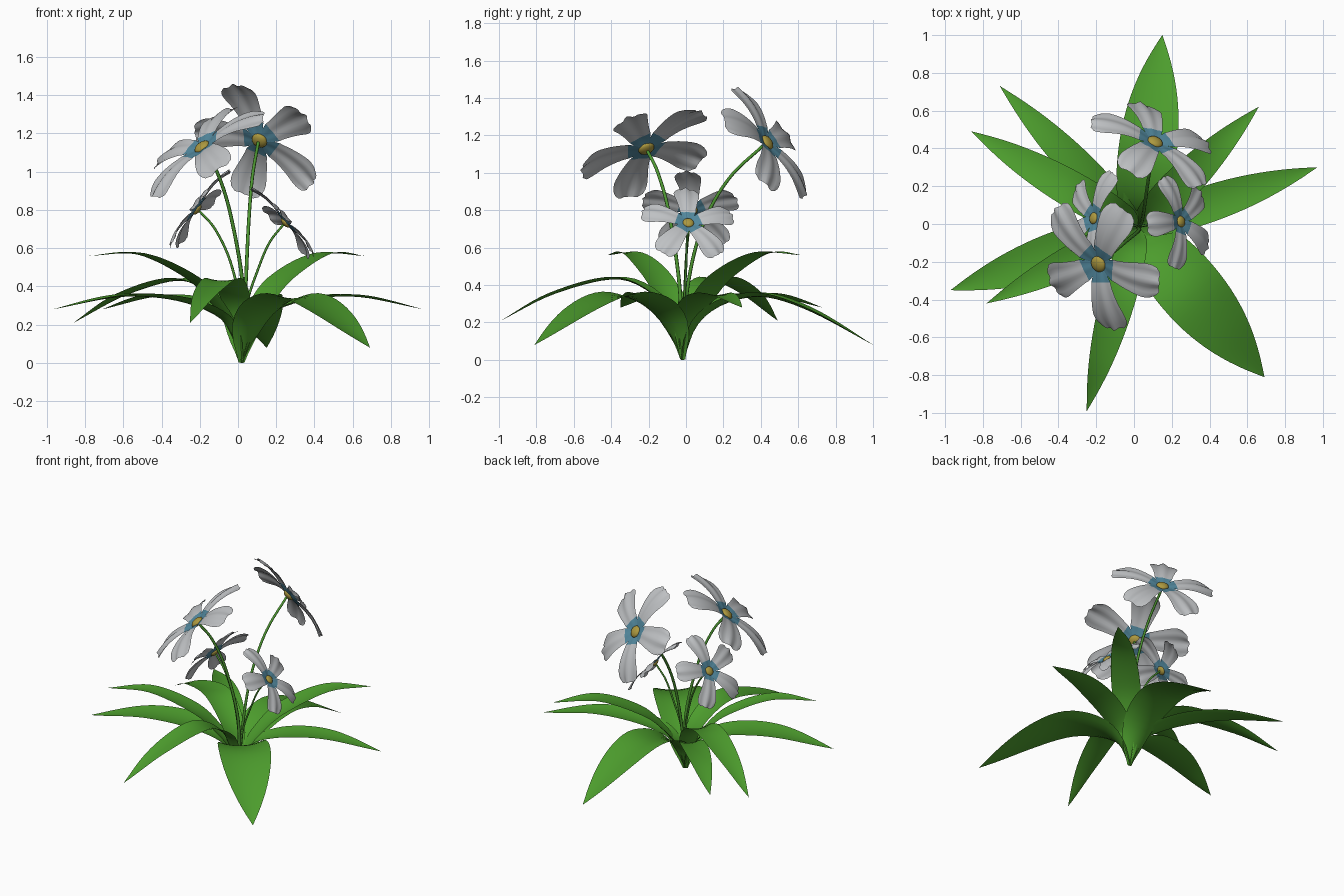
import bpy, bmesh, math
from mathutils import Vector, Matrix

if "Cube" in bpy.data.objects:
    bpy.data.objects.remove(bpy.data.objects["Cube"])

BASE = Vector((0.02, -0.02, 0))


def material(name, rgb):
    m = bpy.data.materials.new(name)
    m.diffuse_color = (*rgb, 1)
    m.use_nodes = True
    m.node_tree.nodes["Principled BSDF"].inputs["Base Color"].default_value = m.diffuse_color
    return m


LEAF = material("leaf green", (0.073, 0.335, 0.026))
STEM = material("stem green", (0.073, 0.31, 0.03))
WHITE = material("petal white", (0.52, 0.535, 0.55))
TEAL = material("petal blue", (0.085, 0.25, 0.345))
YELLOW = material("centre yellow", (0.42, 0.32, 0.05))


def add_object(name, bm, mats):
    me = bpy.data.meshes.new(name)
    bm.to_mesh(me)
    bm.free()
    for m in mats:
        me.materials.append(m)
    for p in me.polygons:
        p.use_smooth = True
    ob = bpy.data.objects.new(name, me)
    bpy.context.collection.objects.link(ob)
    return ob


def spline(points, n):
    """Smooth path through points, resampled evenly by length."""
    p = [Vector(q) for q in points]
    p = [2 * p[0] - p[1]] + p + [2 * p[-1] - p[-2]]
    dense = []
    for i in range(1, len(p) - 2):
        a, b, c, d = p[i - 1:i + 3]
        for k in range(20):
            t = k / 20
            dense.append(0.5 * (2 * b + (c - a) * t + (2 * a - 5 * b + 4 * c - d) * t * t
                                + (3 * b - a - 3 * c + d) * t ** 3))
    dense.append(p[-2])
    acc = [0]
    for a, b in zip(dense, dense[1:]):
        acc.append(acc[-1] + (b - a).length)
    out, j = [], 0
    for i in range(n + 1):
        s = acc[-1] * i / n
        while j < len(acc) - 2 and acc[j + 1] < s:
            j += 1
        out.append(dense[j].lerp(dense[j + 1], (s - acc[j]) / (acc[j + 1] - acc[j])))
    return out


def grid_faces(bm, rows):
    faces = []
    for r0, r1 in zip(rows, rows[1:]):
        for k in range(len(r0) - 1):
            faces.append(bm.faces.new((r0[k], r0[k + 1], r1[k + 1], r1[k])))
    return faces


# Leaves: side profiles (distance, height), scaled so the end meets each tip
PROFILES = {
    "low": [(0, 0), (.045, .12), (.12, .23), (.26, .31), (.45, .335), (.7, .255), (1.03, .08)],
    "arched": [(0, 0), (.045, .16), (.125, .32), (.35, .43), (.7, .355), (1.0, .21)],
    "flat": [(0, 0), (.045, .14), (.13, .245), (.35, .325), (.65, .345), (1.02, .28)],
    "high": [(0, 0), (.05, .15), (.14, .285), (.3, .435), (.6, .565), (.9, .56)],
}
LEAVES = [  # tip x, tip y, profile, half width
    (.15, 1.0, "low", .15), (.69, -.81, "low", .17),
    (-.25, -.99, "arched", .09), (-.86, .49, "arched", .095),
    (.97, .30, "flat", .095), (-.97, -.35, "flat", .12), (-.71, .73, "flat", .085),
    (.66, .62, "high", .095), (-.78, -.42, "high", .085),
]


def leaf(tx, ty, kind, width):
    out = Vector((tx, ty, 0)) - BASE
    length = out.length
    out.normalize()
    side = Vector((-out.y, out.x, 0))
    prof = PROFILES[kind]
    k = length / prof[-1][0]
    n = 24
    path = spline([BASE + out * (r * k) + Vector((0, 0, z)) for r, z in prof], n)
    bm = bmesh.new()
    rows = []
    for i, c in enumerate(path):
        t = i / n
        w = width * max(t ** .85 * (1 - t) / 0.271, 0.1 * (1 - t), 0.005)
        tan = (path[min(i + 1, n)] - path[max(i - 1, 0)]).normalized()
        nrm = tan.cross(side).normalized()
        cup = 0.13 + 0.3 * (1 - t) ** 4
        rows.append([bm.verts.new(c + side * (w * s) + nrm * (cup * w * s * s))
                     for s in (-1, -.67, -.33, 0, .33, .67, 1)])
    grid_faces(bm, rows)
    add_object("leaf", bm, [LEAF])


for spec in LEAVES:
    leaf(*spec)


def petal_half_width(r):
    pts = [(.015, .012), (.05, .037), (.085, .06), (.11, .061), (.2, .08), (.28, .097),
           (.33, .097), (.361, .08)]
    for (a, wa), (b, wb) in zip(pts, pts[1:]):
        if r <= b:
            return wa + (wb - wa) * (r - a) / (b - a)
    return pts[-1][1]


def flower(center, normal, scale, phase, stem_points):
    c, n = Vector(center), Vector(normal).normalized()
    u = Vector((0, 0, 1)).cross(n).normalized()
    v = n.cross(u)
    place = Matrix.Translation(c) @ Matrix((u, v, n)).transposed().to_4x4() @ Matrix.Scale(scale, 4)

    # Five gently arched, rippled petals with a blue throat
    bm = bmesh.new()
    for p in range(5):
        turn = Matrix.Rotation(math.radians(phase + 72 * p), 4, 'Z')
        rows = []
        for i in range(14):
            r = 0.015 + 0.35 * i / 13
            t = i / 13
            w = petal_half_width(r)
            row = []
            for j in range(13):
                s = j / 6 - 1
                x = r - 0.02 * t ** 3 * s * s + 0.005 * t ** 6 * math.cos(9 * s)
                z = (0.11 * t * (1 - t) - 0.015 * t ** 3
                     + 0.006 * t * math.cos(2 * math.pi * s) - 0.012 * t * s * s)
                row.append(bm.verts.new(turn @ Vector((x, w * s, z))))
            rows.append(row)
        for f in grid_faces(bm, rows):
            # rows nearest the middle are blue
            if f.calc_center_median().xy.length < 0.1:
                f.material_index = 1
    bm.transform(place)
    add_object("flower_petals", bm, [WHITE, TEAL])

    # Flattened button in the middle
    bm = bmesh.new()
    bmesh.ops.create_uvsphere(bm, u_segments=20, v_segments=10, radius=0.043)
    bm.transform(place @ Matrix.Translation((0, 0, .006)) @ Matrix.Diagonal((1, 1, .5, 1)))
    add_object("flower_centre", bm, [YELLOW])

    # Stem tube, tapering towards the flower
    path = spline([BASE + Vector((0, 0, .03))] + stem_points + [c - n * 0.01], 28)
    bm = bmesh.new()
    rows = []
    for i, q in enumerate(path):
        tan = (path[min(i + 1, 28)] - path[max(i - 1, 0)]).normalized()
        a = tan.cross(Vector((0, 1, 0.01))).normalized()
        b = tan.cross(a)
        rad = (0.0105 - 0.002 * i / 28) * scale
        ring = [bm.verts.new(q + (a * math.cos(k * math.pi / 4) + b * math.sin(k * math.pi / 4)) * rad)
                for k in range(8)]
        rows.append(ring + ring[:1])
    grid_faces(bm, rows)
    bmesh.ops.recalc_face_normals(bm, faces=bm.faces)
    add_object("stem", bm, [STEM])


# Two tall flowers and two small ones
flower((-.185, -.21, 1.125), (-.56, -.335, .76), 1.03, 47.5,
       [(.025, -.035, .4), (-.04, -.09, .78), (-.11, -.15, 1.0)])
flower((.11, .43, 1.16), (.374, .763, .527), .98, 9,
       [(.04, .01, .4), (.055, .09, .72), (.075, .23, .97)])
flower((-.21, .03, .80), (-.8, .13, .6), .73, 90,
       [(.01, -.01, .3), (-.04, 0, .53), (-.12, .015, .7)])
flower((.245, .012, .73), (.75, .12, .66), .70, 87,
       [(.045, -.01, .3), (.105, 0, .49), (.165, .005, .63)])
